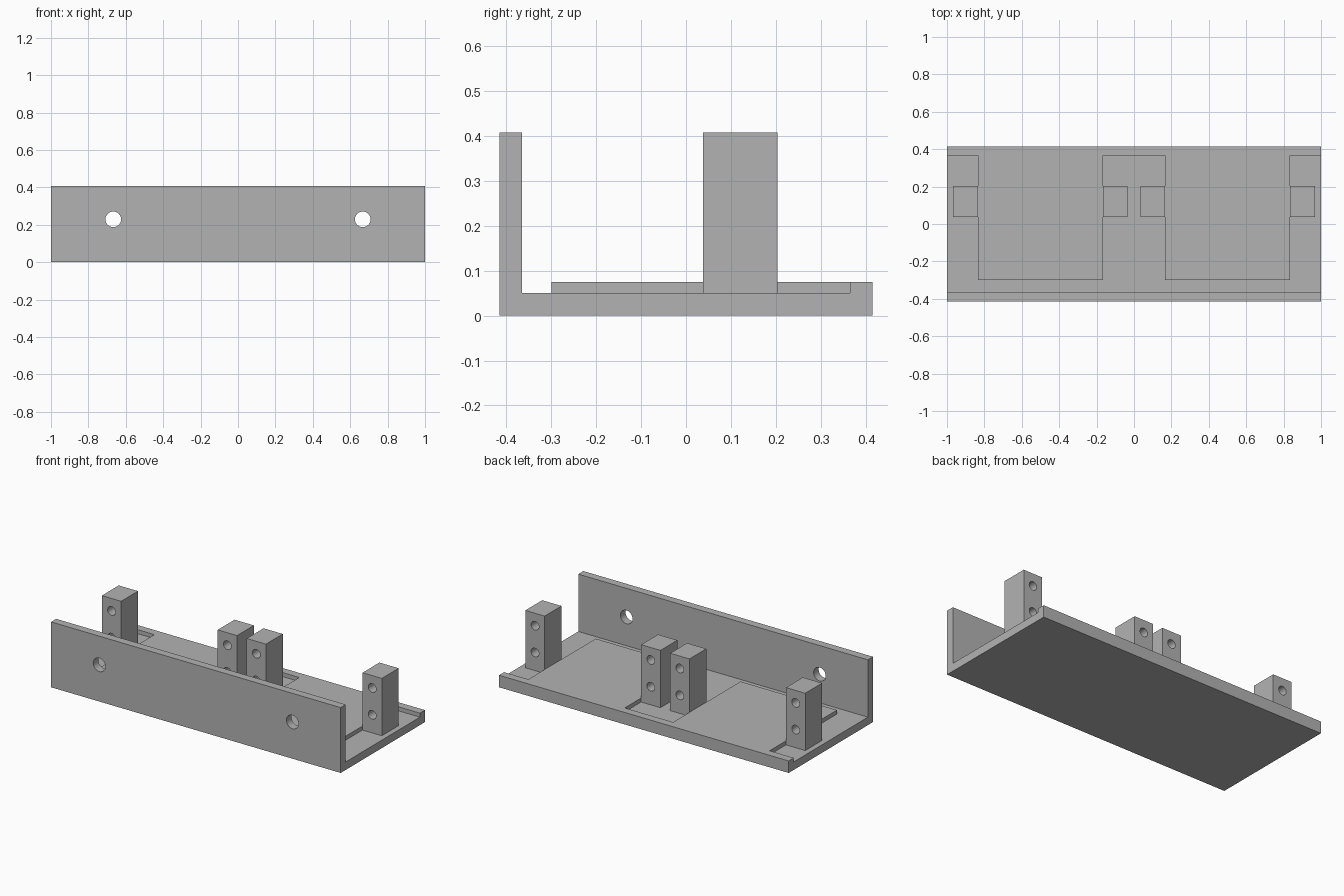
import bpy, bmesh, math
from mathutils import Matrix

old = bpy.data.objects.get("Cube")
if old:
    bpy.data.objects.remove(old)

# Single flat colour
grey = bpy.data.materials.new("light_grey")
grey.use_nodes = True
COLOUR = (0.45, 0.45, 0.45, 1)
grey.diffuse_color = COLOUR
grey.node_tree.nodes["Principled BSDF"].inputs["Base Color"].default_value = COLOUR

# Main dimensions
DEPTH = 0.4155      # half depth
WALL = 0.05         # wall and floor thickness
HEIGHT = 0.408
RAISED = 0.075      # top of raised floor
BACK = DEPTH - WALL
PAD_FRONT = -0.299
PAD_IN, PAD_OUT = 0.167, 0.833
POST_FRONT, POST_BACK = 0.038, 0.204


def add_object(name, bm):
    bmesh.ops.recalc_face_normals(bm, faces=bm.faces)
    mesh = bpy.data.meshes.new(name)
    bm.to_mesh(mesh)
    bm.free()
    mesh.materials.append(grey)
    obj = bpy.data.objects.new(name, mesh)
    bpy.context.collection.objects.link(obj)
    return obj


def box(name, x0, x1, y0, y1, z0, z1):
    bm = bmesh.new()
    bmesh.ops.create_cube(bm, size=1)
    for v in bm.verts:
        v.co = (x1 if v.co.x > 0 else x0,
                y1 if v.co.y > 0 else y0,
                z1 if v.co.z > 0 else z0)
    return add_object(name, bm)


def bore(name, x, y, z, radius, length):
    """Cylinder lying along y, used to drill a hole."""
    bm = bmesh.new()
    place = Matrix.Translation((x, y, z)) @ Matrix.Rotation(math.pi / 2, 4, "X")
    bmesh.ops.create_cone(bm, cap_ends=True, segments=32, radius1=radius,
                          radius2=radius, depth=length, matrix=place)
    return add_object(name, bm)


def cut(target, cutters):
    bpy.ops.object.select_all(action="DESELECT")
    bpy.context.view_layer.objects.active = target
    target.select_set(True)
    for cutter in cutters:
        cutter.hide_render = True
        mod = target.modifiers.new("cut", "BOOLEAN")
        mod.operation = "DIFFERENCE"
        mod.solver = "EXACT"
        mod.object = cutter
        bpy.ops.object.modifier_apply(modifier=mod.name)
    for cutter in cutters:
        bpy.data.objects.remove(cutter)
    bpy.ops.object.shade_smooth_by_angle(angle=math.radians(30))


# Tray: side profile (y, z) extruded along x
profile = [(-DEPTH, 0), (DEPTH, 0), (DEPTH, RAISED), (PAD_FRONT, RAISED),
           (PAD_FRONT, WALL), (-BACK, WALL), (-BACK, HEIGHT), (-DEPTH, HEIGHT)]
bm = bmesh.new()
face = bm.faces.new([bm.verts.new((-1, y, z)) for y, z in profile])
side = bmesh.ops.extrude_face_region(bm, geom=[face])["geom"]
bmesh.ops.translate(bm, vec=(2, 0, 0),
                    verts=[g for g in side if isinstance(g, bmesh.types.BMVert)])
tray = add_object("tray", bm)

# Sunken pockets around the posts, and the two holes through the front wall
cutters = [box("pocket_cutter", x0, x1, PAD_FRONT - 0.02, BACK, WALL, 0.2)
           for x0, x1 in ((-1.1, -PAD_OUT), (-PAD_IN, PAD_IN), (PAD_OUT, 1.1))]
cutters += [bore("wall_hole_cutter", s * 0.667, -DEPTH, 0.229, 0.042, 0.2)
            for s in (-1, 1)]
cut(tray, cutters)

# Posts: one drilled block, reused four times
mid_y = (POST_FRONT + POST_BACK) / 2
post = box("outer_post_left", -0.0665, 0.0665, POST_FRONT, POST_BACK, WALL, HEIGHT)
cut(post, [bore("post_hole_cutter", 0, mid_y, z, 0.027, 0.4) for z in (0.163, 0.33)])
post.location.x = 0.9
for name, x in (("inner_post_left", 0.1), ("inner_post_right", -0.1),
                ("outer_post_right", -0.9)):
    twin = post.copy()
    twin.name = name
    twin.location.x = x
    bpy.context.collection.objects.link(twin)
